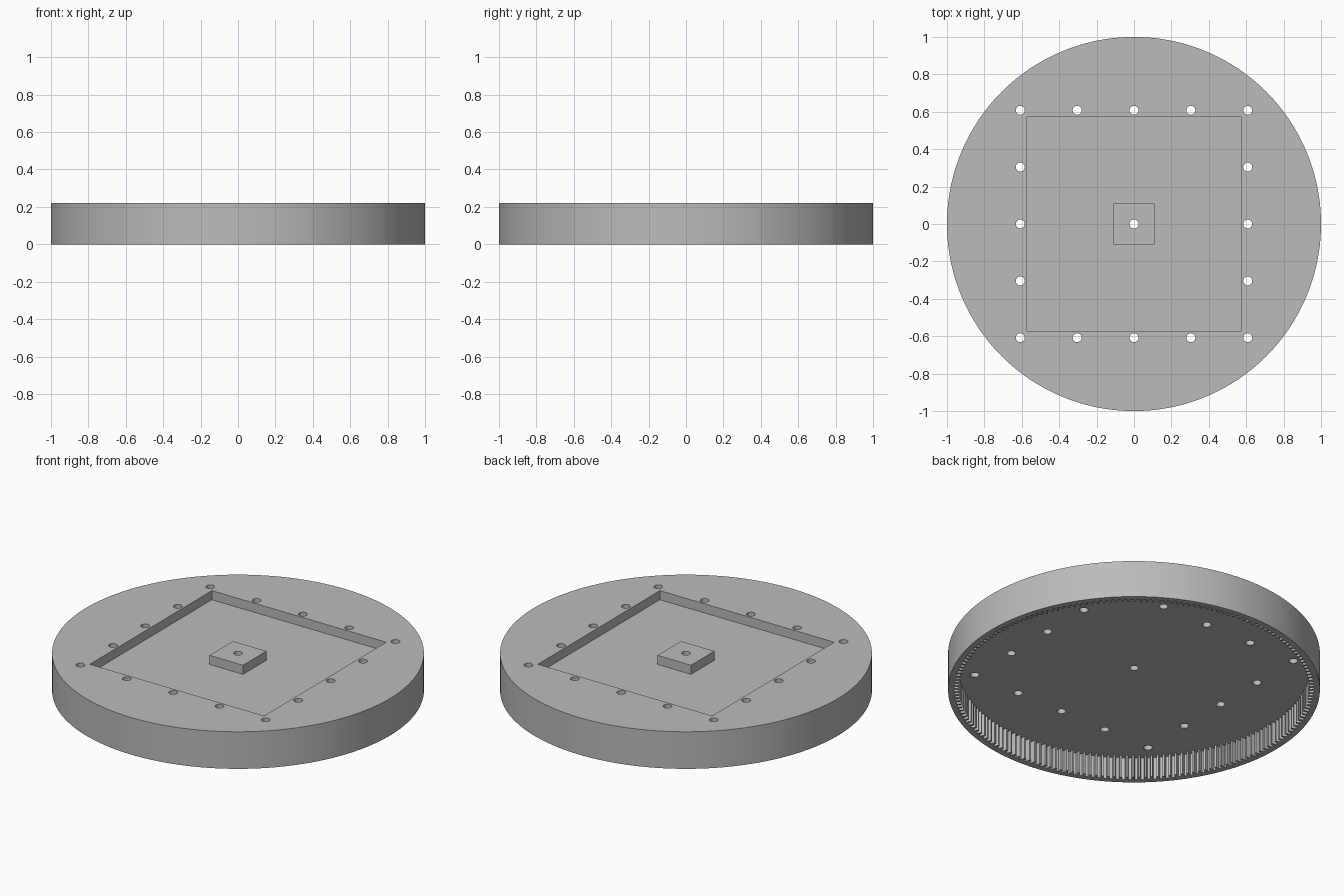
import bpy, bmesh
from math import cos, sin, pi, radians

if "Cube" in bpy.data.objects:
    bpy.data.objects.remove(bpy.data.objects["Cube"])

HEIGHT = 0.22
POCKET_FLOOR = 0.166
RECESS_TOP = 0.133
TEETH = 180

grey = bpy.data.materials.new("plain grey")
grey.use_nodes = True
colour = (0.5, 0.5, 0.5, 1)
grey.diffuse_color = colour
grey.node_tree.nodes["Principled BSDF"].inputs["Base Color"].default_value = colour


def prism(name, outlines, z0, z1):
    """Extrude one or more closed outlines from z0 to z1."""
    bm = bmesh.new()
    for pts in outlines:
        base = bm.faces.new([bm.verts.new((x, y, z0)) for x, y in pts])
        ext = bmesh.ops.extrude_face_region(bm, geom=[base])
        for v in ext["geom"]:
            if isinstance(v, bmesh.types.BMVert):
                v.co.z = z1
    bmesh.ops.recalc_face_normals(bm, faces=bm.faces)
    mesh = bpy.data.meshes.new(name)
    bm.to_mesh(mesh)
    bm.free()
    mesh.materials.append(grey)
    obj = bpy.data.objects.new(name, mesh)
    bpy.context.collection.objects.link(obj)
    return obj


def circle(r, n, cx=0, cy=0):
    return [(cx + r * cos(2 * pi * i / n), cy + r * sin(2 * pi * i / n)) for i in range(n)]


def square(h):
    return [(-h, -h), (h, -h), (h, h), (-h, h)]


def gear(tip, root, teeth):
    pts = []
    for i in range(teeth):
        for frac, r in ((0, tip), (0.3, tip), (0.42, root), (0.88, root)):
            a = 2 * pi * (i + frac) / teeth
            pts.append((r * cos(a), r * sin(a)))
    return pts


def combine(target, tool, operation):
    """Apply a boolean and discard the tool."""
    tool.hide_render = True
    mod = target.modifiers.new("combine", 'BOOLEAN')
    mod.operation = operation
    mod.solver = 'EXACT'
    mod.object = tool
    bpy.context.view_layer.objects.active = target
    bpy.ops.object.modifier_apply(modifier=mod.name)
    bpy.data.objects.remove(tool)


# Round body with a toothed recess underneath
body = prism("ring_gear_turntable", [circle(1, 256)], 0, HEIGHT)
combine(body, prism("recess_cutter", [gear(0.943, 0.968, TEETH)], -0.1, RECESS_TOP), 'DIFFERENCE')

# Square pocket in the top with a central pedestal
combine(body, prism("pocket_cutter", [square(0.572)], POCKET_FLOOR, 0.4), 'DIFFERENCE')
combine(body, prism("pedestal", [square(0.11)], 0.15, HEIGHT), 'UNION')

# Bolt holes around the pocket and one through the pedestal
pitch = 0.304
spots = [(i, j) for i in range(-2, 3) for j in range(-2, 3)
         if max(abs(i), abs(j)) == 2 or i == j == 0]
holes = [circle(0.024, 24, i * pitch, j * pitch) for i, j in spots]
combine(body, prism("hole_cutter", holes, 0.05, 0.4), 'DIFFERENCE')

bpy.ops.object.select_all(action='DESELECT')
body.select_set(True)
bpy.context.view_layer.objects.active = body
bpy.ops.object.shade_smooth_by_angle(angle=radians(20))
